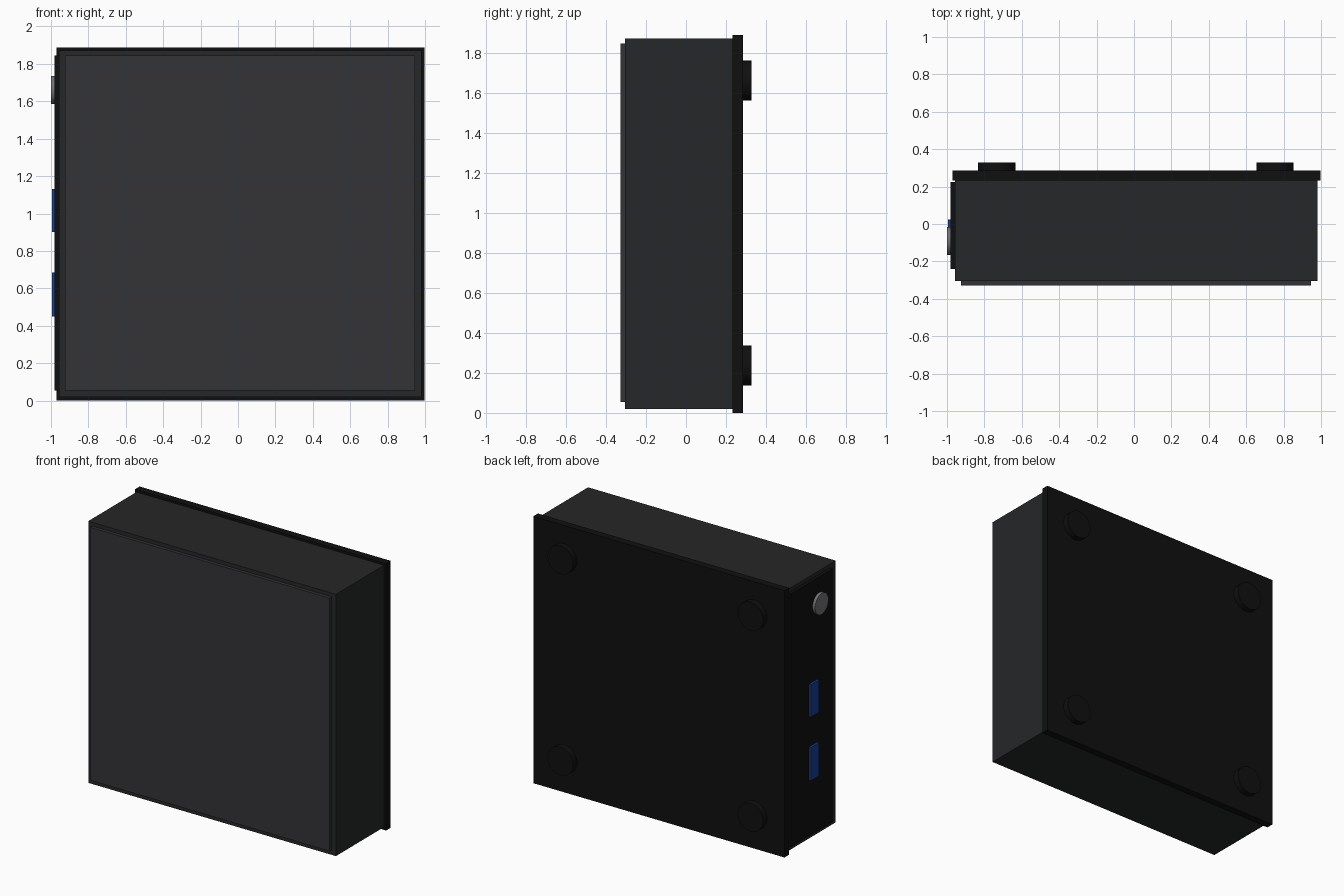
import bpy, math

if "Cube" in bpy.data.objects:
    bpy.data.objects.remove(bpy.data.objects["Cube"])


def material(name, rgb):
    m = bpy.data.materials.new(name)
    m.diffuse_color = (*rgb, 1)
    m.use_nodes = True
    m.node_tree.nodes["Principled BSDF"].inputs["Base Color"].default_value = m.diffuse_color
    return m


body_mat = material("dark_grey", (0.019, 0.020, 0.021))
lid_mat = material("lid_grey", (0.033, 0.034, 0.038))
black = material("black", (0.005, 0.005, 0.005))
blue = material("port_blue", (0.01, 0.05, 0.30))
metal = material("button_metal", (0.17, 0.17, 0.18))


def box(name, lo, hi, mat):
    bpy.ops.mesh.primitive_cube_add(size=1, location=[(a + b) / 2 for a, b in zip(lo, hi)])
    ob = bpy.context.object
    ob.name = name
    ob.scale = [b - a for a, b in zip(lo, hi)]
    bpy.ops.object.transform_apply(location=False, rotation=False, scale=True)
    ob.data.materials.append(mat)
    return ob


def disc(name, loc, radius, depth, rot, mat):
    bpy.ops.mesh.primitive_cylinder_add(vertices=32, radius=radius, depth=depth,
                                        location=loc, rotation=rot)
    ob = bpy.context.object
    ob.name = name
    ob.data.materials.append(mat)
    bpy.ops.object.shade_smooth_by_angle(angle=math.radians(30))
    return ob


# Main case, raised front lid, base plate and port panel
box("case", (-0.958, -0.305, 0.02), (0.98, 0.235, 1.872), body_mat)
box("lid", (-0.925, -0.328, 0.055), (0.947, -0.300, 1.845), lid_mat)
box("base_plate", (-0.97, 0.233, 0.0), (0.996, 0.285, 1.888), black)
box("port_panel", (-0.98, -0.24, 0.055), (-0.95, 0.224, 1.845), black)

# Ports and power button on the left side
for i, (z0, z1) in enumerate([(0.45, 0.685), (0.90, 1.13)]):
    box(f"port_{i + 1}", (-0.995, -0.065, z0), (-0.97, 0.025, z1), blue)
disc("power_button", (-0.985, -0.09, 1.66), 0.075, 0.03, (0, math.pi / 2, 0), metal)

# Four round feet on the base plate
for x in (-0.734, 0.754):
    for z in (0.237, 1.66):
        disc("foot", (x, 0.302, z), 0.1, 0.052, (math.pi / 2, 0, 0), black)
